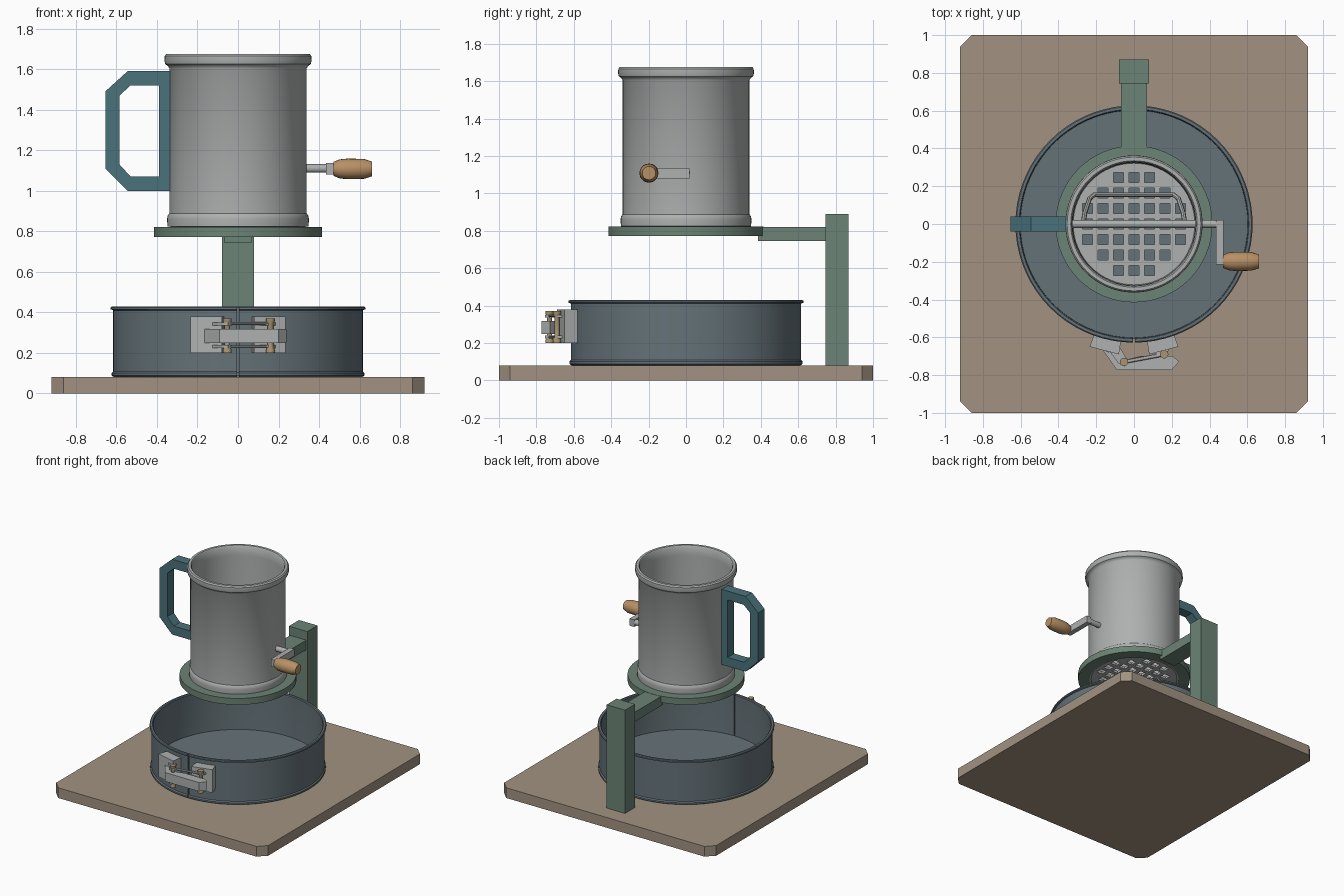
import bpy, bmesh
from math import pi, sin, cos, radians
from mathutils import Matrix, Vector

if "Cube" in bpy.data.objects:
    bpy.data.objects.remove(bpy.data.objects["Cube"])


def mat(name, c):
    m = bpy.data.materials.new(name)
    m.diffuse_color = (*c, 1)
    m.use_nodes = True
    m.node_tree.nodes["Principled BSDF"].inputs["Base Color"].default_value = m.diffuse_color
    return m


WOOD = mat("board_wood", (0.36, 0.29, 0.22))
PAN = mat("dark_pan", (0.13, 0.17, 0.19))
GREEN = mat("stand_green", (0.15, 0.23, 0.18))
TEAL = mat("handle_teal", (0.07, 0.17, 0.20))
STEEL = mat("steel", (0.42, 0.44, 0.43))
KNOB = mat("knob_wood", (0.48, 0.28, 0.13))
BRASS = mat("pin_brass", (0.40, 0.30, 0.17))


def finish(bm, name, m, smooth=False):
    bmesh.ops.remove_doubles(bm, verts=bm.verts, dist=1e-5)
    bmesh.ops.recalc_face_normals(bm, faces=bm.faces)
    me = bpy.data.meshes.new(name)
    bm.to_mesh(me)
    bm.free()
    ob = bpy.data.objects.new(name, me)
    bpy.context.collection.objects.link(ob)
    if m:
        me.materials.append(m)
    if smooth:
        bpy.ops.object.select_all(action='DESELECT')
        bpy.context.view_layer.objects.active = ob
        ob.select_set(True)
        bpy.ops.object.shade_smooth_by_angle(angle=radians(35))
    return ob


def lathe(name, prof, m, n=64, closed=True, gap=0.0, mtx=Matrix()):
    """Spin an (r, z) profile about z; gap leaves a slit facing the front."""
    bm = bmesh.new()
    rings = []
    for i in range(n + 1):
        a = -pi / 2 + gap / 2 + (2 * pi - gap) * i / n
        rings.append([bm.verts.new((r * cos(a), r * sin(a), z)) for r, z in prof])
    k = len(prof)
    for a, b in zip(rings, rings[1:]):
        for j in range(k if closed else k - 1):
            q = (j + 1) % k
            bm.faces.new((a[j], b[j], b[q], a[q]))
    if gap:
        bm.faces.new(rings[0])
        bm.faces.new(rings[-1])
    bmesh.ops.remove_doubles(bm, verts=bm.verts, dist=1e-5)
    bmesh.ops.dissolve_degenerate(bm, edges=bm.edges, dist=1e-5)
    bm.transform(mtx)
    return finish(bm, name, m, True)


def prism(name, pts, z0, z1, m):
    bm = bmesh.new()
    f = bm.faces.new([bm.verts.new((x, y, z0)) for x, y in pts])
    g = bmesh.ops.extrude_face_region(bm, geom=[f])['geom']
    bmesh.ops.translate(bm, vec=(0, 0, z1 - z0),
                        verts=[v for v in g if isinstance(v, bmesh.types.BMVert)])
    return finish(bm, name, m)


def box(name, lo, hi, m):
    return prism(name, [(lo[0], lo[1]), (hi[0], lo[1]), (hi[0], hi[1]), (lo[0], hi[1])],
                 lo[2], hi[2], m)


def tube(name, pts, r, m, cyclic=False):
    cu = bpy.data.curves.new(name, 'CURVE')
    cu.dimensions = '3D'
    cu.bevel_depth, cu.bevel_resolution, cu.use_fill_caps = r, 2, True
    s = cu.splines.new('POLY')
    s.points.add(len(pts) - 1)
    for p, c in zip(s.points, pts):
        p.co = (*c, 1)
    s.use_cyclic_u = cyclic
    ob = bpy.data.objects.new(name, cu)
    bpy.context.collection.objects.link(ob)
    cu.materials.append(m)
    bpy.ops.object.select_all(action='DESELECT')
    bpy.context.view_layer.objects.active = ob
    ob.select_set(True)
    bpy.ops.object.convert(target='MESH')
    bpy.ops.object.shade_smooth_by_angle(angle=radians(35))


def along_x(x, y, z):
    return Matrix.Translation((x, y, z)) @ Matrix.Rotation(pi / 2, 4, 'Y')


# Board with clipped corners
c = 0.06
prism("board", [(-.92 + c, -1), (.92 - c, -1), (.92, -1 + c), (.92, 1 - c),
                (.92 - c, 1), (-.92 + c, 1), (-.92, 1 - c), (-.92, -1 + c)], 0, .08, WOOD)

# Split pan wall with rolled rim and foot bead, plus its floor
lathe("pan_wall", [(.60, .08), (.612, .08), (.624, .088), (.624, .10), (.616, .108),
                   (.616, .41), (.628, .415), (.628, .425), (.622, .43), (.608, .43),
                   (.603, .424), (.603, .40), (.603, .12)], PAN, 72, gap=.014)
lathe("pan_floor", [(0, .085), (.61, .085), (.61, .105), (0, .105)], PAN, 72, closed=False)

# Latch: plates tangent to the pan, mirrored
for s, side in ((-1, "left"), (1, "right")):
    prism(f"latch_plate_{side}",
          [(s * .21, -.58), (s * .235, -.65), (s * .08, -.69), (s * .068, -.61)],
          .20, .38, STEEL)
for z in (.225, .335):
    prism("latch_lug_left", [(-.14, -.66), (-.08, -.74), (-.05, -.755), (-.03, -.73), (-.07, -.66)],
          z, z + .015, STEEL)
    prism("latch_lug_right", [(.08, -.67), (.14, -.70), (.17, -.70), (.19, -.65)],
          z, z + .015, STEEL)
# Latch lever, pins and wire link
prism("latch_lever", [(-.165, -.668), (-.092, -.772), (.20, -.772), (.24, -.728), (.205, -.70),
                      (.03, -.70), (-.03, -.715), (-.09, -.69)], .248, .318, STEEL)
for x, y in ((-.053, -.73), (.16, -.69)):
    lathe("latch_pin", [(0, .20), (.022, .20), (.022, .212), (.014, .235), (.014, .34),
                        (.022, .358), (.022, .37), (0, .37)], BRASS, 16, False,
          mtx=Matrix.Translation((x, y, 0)))
tube("latch_link", [(-.053, -.73, .345), (.16, -.69, .345), (.16, -.69, .23), (-.053, -.73, .23)],
     .010, STEEL, True)

# Stand: post, arm and ring
box("stand_post", (-.08, .745, .08), (.08, .87, .89), GREEN)
box("stand_arm", (-.07, .385, .745), (.07, .75, .82), GREEN)
lathe("stand_ring", [(.33, .772), (.415, .772), (.415, .822), (.33, .822)], GREEN)

# Sifter cup with rolled rim and bottom bead
lathe("sifter_cup", [(.318, .775), (.33, .775), (.33, .822), (.348, .824), (.350, .86),
                     (.347, .878), (.339, .888), (.339, 1.605), (.348, 1.618), (.359, 1.625),
                     (.363, 1.64), (.362, 1.665), (.354, 1.675), (.335, 1.675),
                     (.328, 1.665), (.325, 1.60), (.325, .83)], STEEL)

# Sifter screen pierced by a square hole grid
screen = lathe("sifter_screen", [(0, .785), (.325, .785), (.325, .805), (0, .805)],
               STEEL, closed=False)
bm = bmesh.new()
p = .082
for i in range(-3, 4):
    for j in range(-3, 4):
        if (i * i + j * j) ** .5 * p < .27:
            bmesh.ops.create_cube(bm, size=1, matrix=Matrix.Translation((i * p, j * p, .795))
                                  @ Matrix.Diagonal((.052, .052, .1, 1)))
cutter = finish(bm, "screen_hole_cutter", None)
cutter.hide_render = True
cutter.hide_viewport = True
cutter.display_type = 'WIRE'
mod = screen.modifiers.new("holes", 'BOOLEAN')
mod.operation, mod.solver, mod.object = 'DIFFERENCE', 'EXACT', cutter

# Crank shaft, agitator wire, arm and wooden knob
lathe("crank_shaft", [(0, -.325), (.021, -.325), (.021, .44), (0, .44)], STEEL, 24, False,
      mtx=along_x(0, 0, 1.11))
tube("agitator_wire", [(-.27, 0, 1.11), (-.26, .06, 1.03), (-.235, .135, .93), (-.21, .155, .90),
                       (.21, .155, .90), (.235, .135, .93), (.26, .06, 1.03), (.27, 0, 1.11)],
     .013, STEEL)
box("crank_arm", (.435, -.215, 1.08), (.475, .02, 1.136), STEEL)
lathe("crank_knob", [(0, 0), (.035, 0), (.047, .03), (.051, .07), (.049, .15), (.036, .19), (0, .19)],
      KNOB, 20, False, mtx=along_x(.472, -.198, 1.108))

# Angular cup handle: outer and inner outlines bridged into a closed band
outer = [(-.333, 1.59), (-.545, 1.59), (-.655, 1.49), (-.655, 1.11), (-.545, 1.0), (-.333, 1.0)]
inner = [(-.39, 1.52), (-.53, 1.52), (-.585, 1.47), (-.585, 1.13), (-.53, 1.07), (-.39, 1.07)]
bm = bmesh.new()
loops = [[bm.verts.new((x, y, z)) for x, z in o]
         for o, y in ((outer, -.04), (outer, .04), (inner, .04), (inner, -.04))]
for a, b in zip(loops, loops[1:] + loops[:1]):
    for i in range(6):
        k = (i + 1) % 6
        bm.faces.new((a[i], a[k], b[k], b[i]))
finish(bm, "cup_handle", TEAL)
